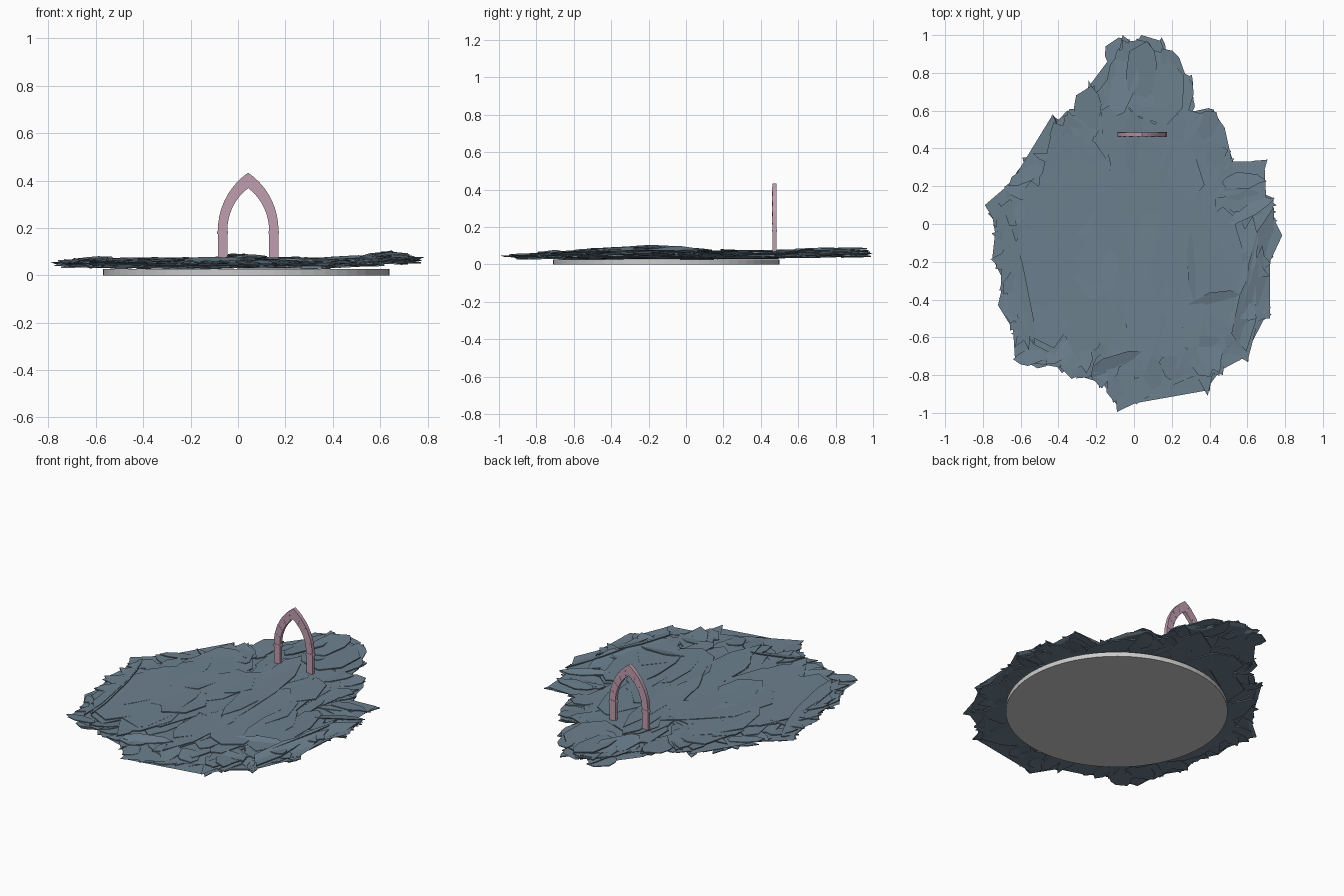
import bpy, bmesh, math, random
from mathutils import Vector

if "Cube" in bpy.data.objects:
    bpy.data.objects.remove(bpy.data.objects["Cube"])

random.seed(11)


def material(name, col):
    m = bpy.data.materials.new(name)
    m.diffuse_color = (*col, 1)
    m.use_nodes = True
    m.node_tree.nodes["Principled BSDF"].inputs["Base Color"].default_value = m.diffuse_color
    return m


SLATE = material("slate", (0.15, 0.215, 0.27))
PINK = material("pink_stone", (0.52, 0.34, 0.43))


def finish(name, bm, mat=None):
    bmesh.ops.recalc_face_normals(bm, faces=bm.faces[:])
    me = bpy.data.meshes.new(name)
    bm.to_mesh(me)
    bm.free()
    ob = bpy.data.objects.new(name, me)
    bpy.context.collection.objects.link(ob)
    if mat:
        me.materials.append(mat)
    return ob


def prism(bm, low, high):
    """Solid between two matching loops of points."""
    a = [bm.verts.new(p) for p in low]
    b = [bm.verts.new(p) for p in high]
    n = len(a)
    bm.faces.new(a[::-1])
    bm.faces.new(b)
    for i in range(n):
        bm.faces.new((a[i], a[(i + 1) % n], b[(i + 1) % n], b[i]))


# Round base disc
bm = bmesh.new()
ring = [(0.035 + 0.605 * math.cos(t * math.tau / 64),
         -0.105 + 0.605 * math.sin(t * math.tau / 64)) for t in range(64)]
prism(bm, [(x, y, 0) for x, y in ring], [(x, y, 0.027) for x, y in ring])
finish("base_disc", bm)

# Jagged island outline seen from above
OUT = [(-.06, 1), (0, .95), (.04, 1), (.14, .97), (.2, .83), (.3, .78), (.27, .58),
       (.41, .61), (.48, .51), (.52, .33), (.69, .33), (.7, .13), (.74, .14), (.73, .05),
       (.785, -.06), (.72, -.2), (.72, -.5), (.66, -.5), (.6, -.73), (.49, -.65),
       (.47, -.8), (.42, -.78), (.39, -.91), (.33, -.8), (.19, -.86), (-.09, -.995),
       (-.11, -.8), (-.17, -.87), (-.22, -.77), (-.33, -.82), (-.39, -.76), (-.63, -.72),
       (-.64, -.56), (-.72, -.43), (-.69, -.3), (-.75, -.18), (-.73, 0), (-.79, .1),
       (-.65, .22), (-.43, .58), (-.4, .5), (-.34, .61), (-.25, .61), (-.24, .76),
       (-.2, .69), (-.1, .82)]


def inside(x, y):
    hit = False
    for (x1, y1), (x2, y2) in zip(OUT, OUT[1:] + OUT[:1]):
        if (y1 > y) != (y2 > y) and x < (x2 - x1) * (y - y1) / (y2 - y1) + x1:
            hit = not hit
    return hit


def ground(x, y):
    """Middle height of the rock, raised along the right rim."""
    return 0.052 + 0.006 * y + 0.025 * max(0, min(1, (x - 0.4) / 0.25)) * max(0, 1 - abs(y + 0.2))


def shard(bm, cx, cy, ang, L, W, dz, along=0.0, across=0.0, th=0.006, check=True):
    """Thin splintered plate with a pointed end."""
    r = random.uniform
    prof = [(-.5, r(-.3, .1)), (-.42, -.4), (r(-.1, .2), -.5), (.33, r(-.4, -.15)),
            (.5, r(-.15, .15)), (.3, r(.25, .45)), (r(-.2, .1), .5), (-.4, r(.2, .4))]
    c, s = math.cos(ang), math.sin(ang)
    low = []
    for u, v in prof:
        x, y = cx + c * u * L - s * v * W, cy + s * u * L + c * v * W
        if check and not inside(x, y):
            return False
        low.append(Vector((x, y, ground(x, y) + dz + along * u + across * v)))
    prism(bm, low, [p + Vector((0, 0, th)) for p in low])
    return True


# Core slab follows the whole outline
bm = bmesh.new()
prism(bm, [(x * .97, y * .97, ground(x, y) - .007) for x, y in OUT],
      [(x, y, ground(x, y) + .003) for x, y in OUT])
bmesh.ops.triangulate(bm, faces=[f for f in bm.faces if len(f.verts) > 4])
finish("rock_core", bm, SLATE)

# Broad plates stacked over and under the core, grain running front to back
bm = bmesh.new()
made = 0
for _ in range(4000):
    x, y = random.uniform(-.75, .75), random.uniform(-.9, .95)
    ang = math.pi / 2 + random.gauss(0, .22) + 0.3 * x * (1 if y < 0 else -1)
    if random.random() < .5:
        ang += math.pi
    dz = random.choice((random.uniform(.004, .014), random.uniform(-.02, -.008)))
    if shard(bm, x, y, ang, random.uniform(.3, .9), random.uniform(.1, .36), dz,
             random.uniform(-.01, .01), random.uniform(-.009, .009)):
        made += 1
    if made >= 190:
        break
finish("rock_plates", bm, SLATE)

# Splinters fanning outward around the rim
bm = bmesh.new()
for i, (x1, y1) in enumerate(OUT):
    x2, y2 = OUT[(i + 1) % len(OUT)]
    for _ in range(4):
        t = random.random()
        x, y = x1 + (x2 - x1) * t, y1 + (y2 - y1) * t
        ang = math.atan2(y * .8, x) + random.gauss(0, .35)
        L = random.uniform(.14, .3)
        k = L * random.uniform(.42, .6)
        px, py = x - math.cos(ang) * k, y - math.sin(ang) * k
        if max(abs(px + math.cos(ang) * L / 2) / .785, abs(py + math.sin(ang) * L / 2)) < .99:
            shard(bm, px, py, ang, L, random.uniform(.06, .15), random.uniform(-.018, .012),
                  random.uniform(-.015, .015), random.uniform(-.01, .01), .005, False)
finish("rim_splinters", bm, SLATE)

# Steeply tilted slabs: left rim, right rim, back point
bm = bmesh.new()
for x, y, a, L, W, dz, across in (
        (-.64, -.28, -1.37, .8, .11, .008, .03), (-.61, -.3, -1.35, .7, .08, .012, .025),
        (.66, -.25, 1.38, .7, .12, .006, .035), (.62, -.38, 1.3, .55, .12, .010, .03),
        (.56, -.25, 1.3, .6, .14, .008, -.03), (.42, -.42, .3, .35, .12, .008, .03),
        (.33, -.25, 1.7, .4, .1, .012, .02), (-.1, -.73, .4, .3, .08, .014, .02),
        (-.05, .75, 1.2, .36, .14, .016, -.025), (.04, .82, 1.5, .3, .16, .022, .01)):
    shard(bm, x, y, a, L, W, dz, .006, across, .006, False)
finish("tilted_slabs", bm, SLATE)

# Pointed arch: posts, capitals and wedge stones, mirrored about its centre
AX, AY, SPRING = 0.043, 0.473, 0.19


def block(bm, pts, depth, side):
    prism(bm, [(AX + side * x, AY - depth / 2, z) for x, z in pts],
          [(AX + side * x, AY + depth / 2, z) for x, z in pts])


def arc(half, h, t):
    """Point on a pointed-arch curve, t from spring (0) to apex (1)."""
    R = (h * h + half * half) / (2 * half)
    a = t * math.asin(h / R)
    return half - R + R * math.cos(a), SPRING + R * math.sin(a)


posts, caps, stones = bmesh.new(), bmesh.new(), bmesh.new()
N = 9
for side in (-1, 1):
    block(posts, [(.088, .035), (.128, .035), (.128, .176), (.088, .176)], .022, side)
    block(caps, [(.085, .174), (.131, .174), (.131, .184), (.128, .19), (.088, .19), (.085, .184)],
          .026, side)
    for i in range(N):
        t0, t1 = i / N, (i + 1) / N
        block(stones, [arc(.088, .178, t0), arc(.128, .243, t0),
                       arc(.128, .243, t1), arc(.088, .178, t1)],
              .022 + .002 * (i % 2), side)
finish("arch_posts", posts, PINK)
finish("arch_capitals", caps, PINK)
finish("arch_stones", stones, PINK)
